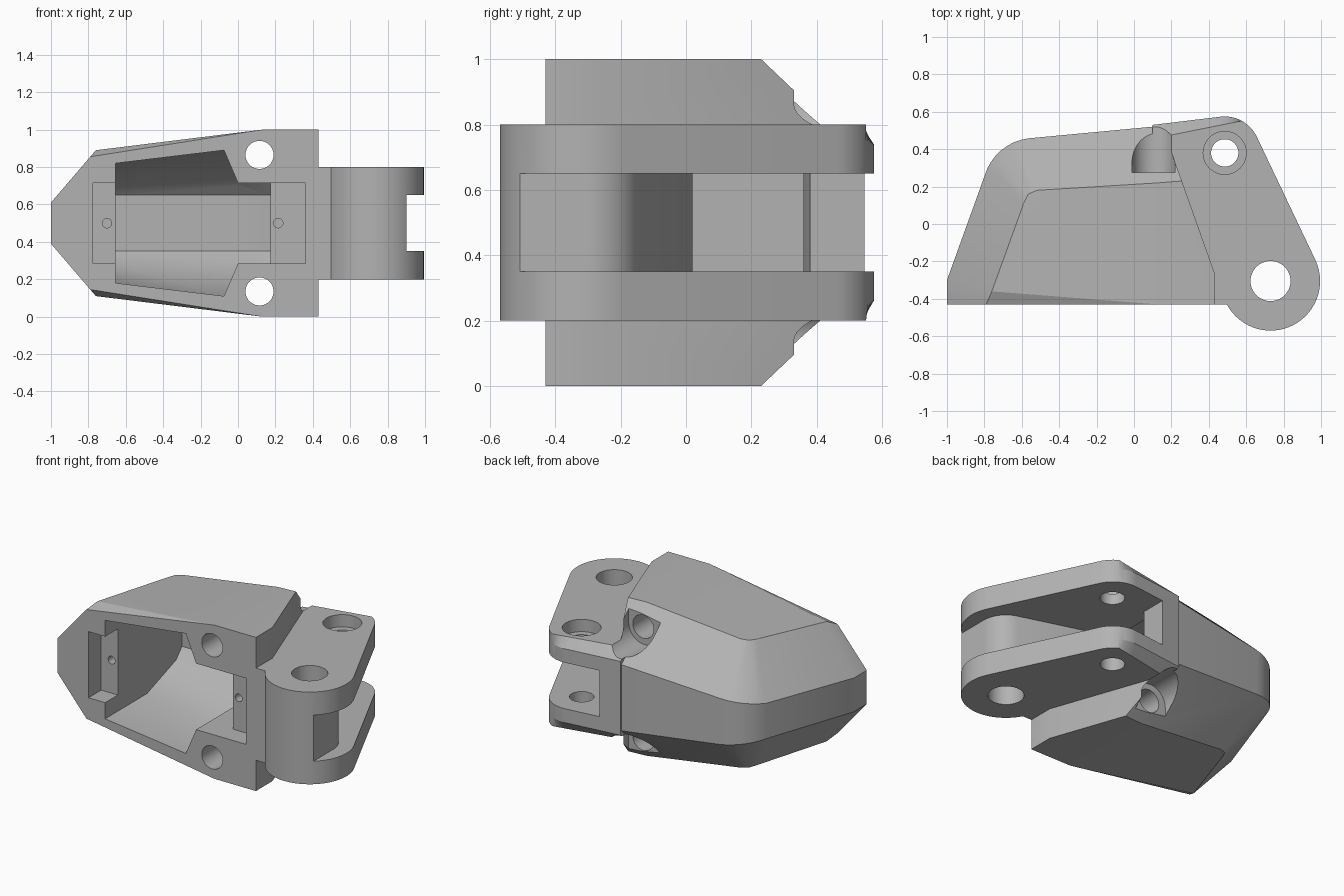
import bpy, bmesh
from math import sin, cos, radians
from mathutils import Matrix, Vector

if "Cube" in bpy.data.objects:
    bpy.data.objects.remove(bpy.data.objects["Cube"])

grey = bpy.data.materials.new("plain grey")
grey.use_nodes = True
grey.diffuse_color = (0.45, 0.45, 0.45, 1)
grey.node_tree.nodes["Principled BSDF"].inputs["Base Color"].default_value = (0.45, 0.45, 0.45, 1)


def finish(name, bm):
    bmesh.ops.recalc_face_normals(bm, faces=bm.faces)
    mesh = bpy.data.meshes.new(name)
    bm.to_mesh(mesh)
    bm.free()
    ob = bpy.data.objects.new(name, mesh)
    bpy.context.collection.objects.link(ob)
    return ob


def arc(cx, cy, r, start, end, n):
    step = (end - start) / n
    return [(cx + r * cos(radians(start + i * step)), cy + r * sin(radians(start + i * step)))
            for i in range(n + 1)]


def hull(name, points):
    """Convex solid around the points, mirrored about the middle height."""
    bm = bmesh.new()
    for x, y, z in points:
        bm.verts.new((x, y, z))
        bm.verts.new((x, y, 1 - z))
    res = bmesh.ops.convex_hull(bm, input=bm.verts)
    loose = [v for v in bm.verts if not v.link_faces]
    bmesh.ops.delete(bm, geom=loose, context='VERTS')
    bmesh.ops.dissolve_limit(bm, angle_limit=radians(0.5), verts=bm.verts, edges=bm.edges)
    return finish(name, bm)


def layers(name, rings):
    """Solid from stacked rings with equal point counts."""
    bm = bmesh.new()
    rows = [[bm.verts.new(p) for p in ring] for ring in rings]
    for a, b in zip(rows, rows[1:]):
        for i in range(len(a)):
            j = (i + 1) % len(a)
            bm.faces.new((a[i], a[j], b[j], b[i]))
    bm.faces.new(rows[0])
    bm.faces.new(rows[-1])
    return finish(name, bm)


def box(name, lo, hi):
    bm = bmesh.new()
    bmesh.ops.create_cube(bm, size=1)
    lo, hi = Vector(lo), Vector(hi)
    for v in bm.verts:
        v.co = (lo + hi) / 2 + Vector(a * b for a, b in zip(v.co, hi - lo))
    return finish(name, bm)


def cylinder(name, start, end, r):
    bm = bmesh.new()
    a, b = Vector(start), Vector(end)
    turn = (b - a).to_track_quat('Z', 'Y').to_matrix().to_4x4()
    bmesh.ops.create_cone(bm, cap_ends=True, segments=48, radius1=r, radius2=r,
                          depth=(b - a).length, matrix=Matrix.Translation((a + b) / 2) @ turn)
    return finish(name, bm)


def combine(target, tool, operation='DIFFERENCE'):
    mod = target.modifiers.new("join", 'BOOLEAN')
    mod.object, mod.operation, mod.solver = tool, operation, 'EXACT'
    graph = bpy.context.evaluated_depsgraph_get()
    graph.update()
    mesh = bpy.data.meshes.new_from_object(target.evaluated_get(graph))
    target.modifiers.clear()
    target.data = mesh
    bpy.data.objects.remove(tool)


# Housing: faceted shell with broad sloped edges
corner = arc(-0.53, 0.18, 0.28, 164, 97, 8)
crease = [(-1, -0.43, 0.61), (-1, -0.3, 0.61), (0.15, 0.525, 0.72),
          (0.43, -0.26, 0.72), (0.43, -0.43, 0.72)]
crease += [(x, y, 0.61 + 0.005 * i) for i, (x, y) in enumerate(corner)]
crown = [(-0.79, -0.43, 0.855), (-0.76, -0.36, 0.89), (-0.59, 0.11, 0.91), (-0.565, 0.16, 0.914),
         (-0.52, 0.18, 0.919), (0.13, 0.22, 1), (0.256, 0.23, 1), (0.43, -0.26, 1),
         (0.43, -0.43, 1), (0.13, -0.43, 1)]
bracket = hull("hinge_bracket", crease + crown)

# Hinge arm with a sloped rear edge
plan = [(0.1, -0.43)] + arc(0.73, -0.305, 0.265, 208, 385, 30)
plan += arc(0.485, 0.385, 0.19, 25, 97, 14) + [(0.1, 0.53)]
trimmed = [(x, min(y, 0.48 + 0.2 * (x - 0.22))) for x, y in plan]
arm = layers("hinge_arm", [[(x, y, z) for x, y in ring] for ring, z in
                           ((trimmed, 0.2), (plan, 0.26), (plan, 0.74), (trimmed, 0.8))])
combine(bracket, arm, 'UNION')

# Slot between the two lugs, leaving a rounded knuckle
slot = [(0.9, -0.7)] + arc(0.73, -0.305, 0.17, 0, 73, 14)
slot += [(0.24, 0.02), (0.1, 0.02), (0.1, 0.355), (0.24, 0.38), (0.24, 0.8), (1.3, 0.8), (1.3, -0.7)]
combine(bracket, layers("slot", [[(x, y, z) for x, y in slot] for z in (0.35, 0.65)]))

# Front cavity: wide chamber, straight chamber, shallow seat
wide = [(x, y, z) for y in (-0.6, 0) for x, z in ((-0.655, 0.82), (-0.075, 0.89), (0, 0.715))]
back = [(x, y, z) for y, z in ((0.3, 0.715), (0.36, 0.65)) for x in (-0.655, 0)]
combine(bracket, hull("wide_chamber", wide + back))
straight = [(x, y, z) for y, z in ((-0.6, 0.715), (0.3, 0.715), (0.36, 0.65)) for x in (-0.655, 0.175)]
combine(bracket, hull("straight_chamber", straight))
combine(bracket, box("seat", (-0.775, -0.6, 0.285), (0.36, -0.3, 0.715)))
for x in (-0.7, 0.215):
    combine(bracket, cylinder("pilot_hole", (x, -0.4, 0.5), (x, -0.18, 0.5), 0.025))

# Screw pockets and holes, above and below
for z, outer in ((0.865, 1.2), (0.135, -0.2)):
    combine(bracket, cylinder("pocket", (0.105, 0.275, z), (0.105, 0.8, z), 0.115))
    combine(bracket, box("pocket_top", (-0.01, 0.275, min(z, outer)), (0.22, 0.8, max(z, outer))))
    combine(bracket, cylinder("screw_hole", (0.115, -0.6, z), (0.115, 0.6, z), 0.075))

# Pin holes through the lugs, one with a counterbore
combine(bracket, cylinder("main_pin_hole", (0.73, -0.305, 0), (0.73, -0.305, 1), 0.107))
combine(bracket, cylinder("small_pin_hole", (0.485, 0.38, 0), (0.485, 0.38, 1), 0.073))
combine(bracket, cylinder("counterbore", (0.485, 0.38, 0.72), (0.485, 0.38, 1), 0.115))

bracket.data.materials.clear()
bracket.data.materials.append(grey)
for face in bracket.data.polygons:
    face.material_index = 0
bpy.ops.object.select_all(action='DESELECT')
bracket.select_set(True)
bpy.context.view_layer.objects.active = bracket
bpy.ops.object.shade_smooth_by_angle(angle=radians(20))
